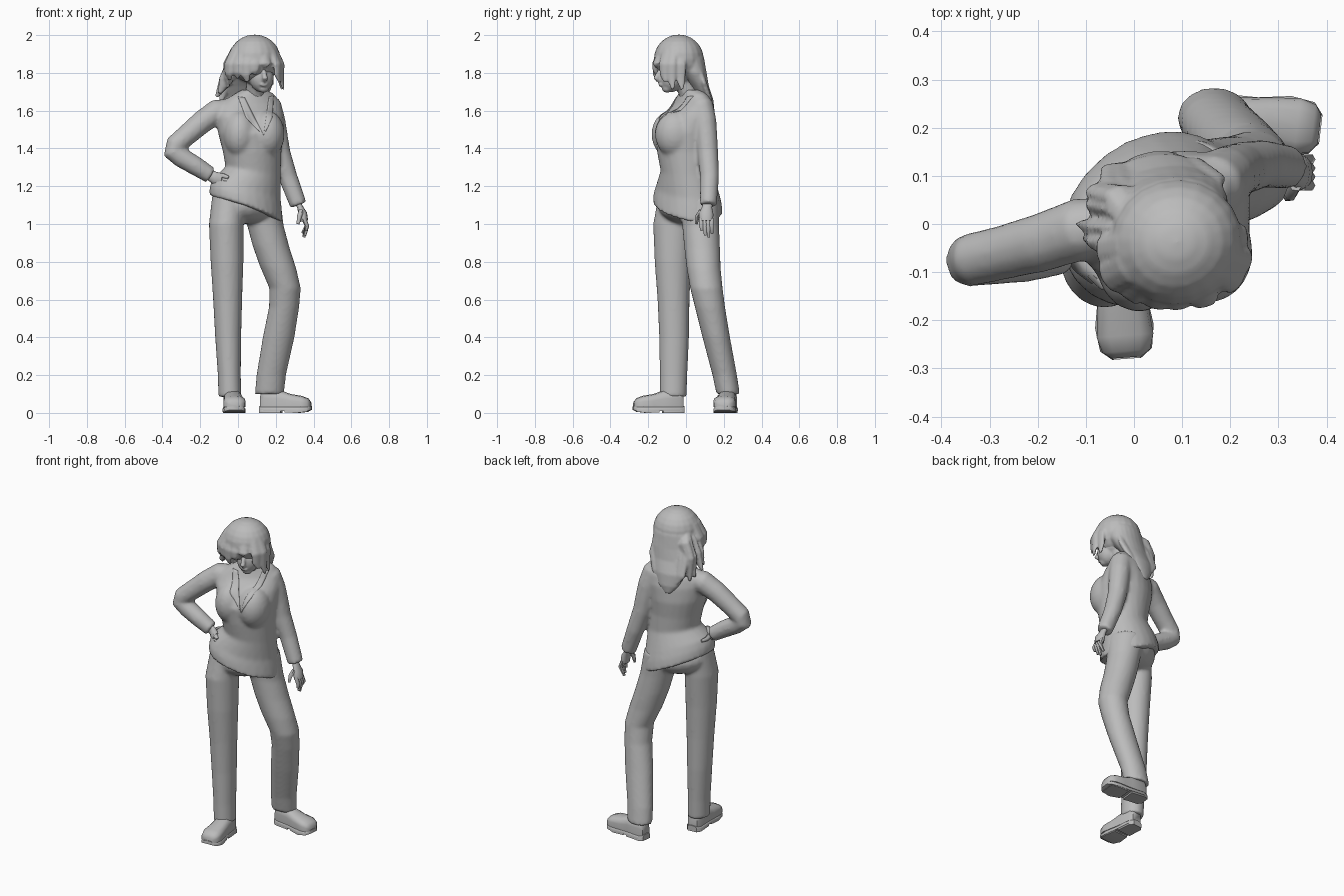
import bpy, bmesh, math, random
from mathutils import Vector, Matrix

random.seed(4)
grey = bpy.data.materials.new("plain_grey")
grey.diffuse_color = (0.5, 0.5, 0.5, 1)


def loft(bm, rings):
    """Closed skin over a list of point rings."""
    vs = [[bm.verts.new(p) for p in r] for r in rings]
    n = len(vs[0])
    for a, b in zip(vs, vs[1:]):
        for i in range(n):
            bm.faces.new((a[i], a[(i + 1) % n], b[(i + 1) % n], b[i]))
    bm.faces.new(vs[0][::-1])
    bm.faces.new(vs[-1])


def level(z, cx, cy, a, b, rot=0, slope=0, lift=0, n=24):
    """Roughly horizontal elliptical ring, turned by rot, dropping with x, lifted in front."""
    r, pts = math.radians(rot), []
    for i in range(n):
        t = math.tau * i / n
        u, v = a * math.cos(t), b * math.sin(t)
        x, y = u * math.cos(r) - v * math.sin(r), u * math.sin(r) + v * math.cos(r)
        pts.append(Vector((cx + x, cy + y, z + slope * x + lift * max(0, -math.sin(t)))))
    return pts


def tube(bm, path, n=12, flat=1.0, side=(1, 0, 0)):
    """Tapered limb through (x, y, z, radius) points, flattened across side."""
    pts = [Vector(p[:3]) for p in path]
    rings = []
    for i, p in enumerate(pts):
        d = (pts[min(i + 1, len(pts) - 1)] - pts[max(i - 1, 0)]).normalized()
        u = (Vector(side) - d * d.dot(Vector(side))).normalized()
        w = d.cross(u)
        r = path[i][3]
        rings.append([p + u * r * math.cos(math.tau * k / n) + w * r * flat * math.sin(math.tau * k / n)
                      for k in range(n)])
    loft(bm, rings)


def ball(bm, c, r, rot=0):
    m = Matrix.Translation(c) @ Matrix.Rotation(math.radians(rot), 4, 'Z') @ Matrix.Diagonal((*r, 1))
    bmesh.ops.create_uvsphere(bm, u_segments=20, v_segments=12, radius=1, matrix=m)


def finish(name, bm, voxel=0, smooth=0, angle=40):
    bmesh.ops.recalc_face_normals(bm, faces=bm.faces)
    me = bpy.data.meshes.new(name)
    bm.to_mesh(me)
    bm.free()
    ob = bpy.data.objects.new(name, me)
    bpy.context.collection.objects.link(ob)
    me.materials.append(grey)
    if voxel:
        m = ob.modifiers.new("merge", 'REMESH')
        m.mode, m.voxel_size, m.use_smooth_shade = 'VOXEL', voxel, True
        s = ob.modifiers.new("soften", 'SMOOTH')
        s.factor, s.iterations = 0.5, smooth
    bpy.ops.object.select_all(action='DESELECT')
    ob.select_set(True)
    bpy.context.view_layer.objects.active = ob
    bpy.ops.object.shade_smooth_by_angle(angle=math.radians(angle))
    return ob


# Jacket: torso, bust and both sleeves merged
bm = bmesh.new()
loft(bm, [level(*r) for r in [
    (1.073, 0.042, 0.01, 0.208, 0.17, 38, -0.42, 0.03), (1.13, 0.042, 0.008, 0.205, 0.164, 37, -0.38, 0.02),
    (1.19, 0.047, 0.006, 0.19, 0.152, 34, -0.3), (1.28, 0.08, 0.003, 0.149, 0.134, 28, -0.15),
    (1.38, 0.075, -0.006, 0.157, 0.145, 24), (1.48, 0.068, -0.007, 0.177, 0.155, 24),
    (1.57, 0.062, 0.014, 0.187, 0.127, 24), (1.63, 0.06, 0.033, 0.178, 0.093, 24, 0.05),
    (1.678, 0.07, 0.035, 0.13, 0.072, 24, 0.08), (1.71, 0.085, 0.03, 0.07, 0.058, 24)]])
ball(bm, (0.01, -0.083, 1.475), (0.088, 0.1, 0.125))
ball(bm, (0.155, -0.058, 1.475), (0.092, 0.106, 0.125))
tube(bm, [(-0.04, 0.0, 1.61, 0.055), (-0.11, -0.01, 1.597, 0.066), (-0.19, -0.038, 1.54, 0.062),
          (-0.275, -0.06, 1.467, 0.057), (-0.333, -0.073, 1.417, 0.056), (-0.345, -0.076, 1.385, 0.055),
          (-0.3, -0.074, 1.352, 0.054), (-0.22, -0.07, 1.305, 0.051), (-0.145, -0.06, 1.257, 0.045)],
     side=(0, 1, 0))
tube(bm, [(0.14, 0.06, 1.67, 0.035), (0.165, 0.08, 1.63, 0.065), (0.188, 0.098, 1.55, 0.063), (0.205, 0.108, 1.47, 0.059),
          (0.222, 0.115, 1.38, 0.056), (0.264, 0.125, 1.25, 0.051), (0.32, 0.118, 1.1, 0.046)])
jacket = finish("jacket", bm, 0.01, 8)

# Trousers: pelvis and two straight legs merged
bm = bmesh.new()
ball(bm, (0.04, 0.008, 1.1), (0.18, 0.145, 0.1), 36)
loft(bm, [level(*r) for r in [
    (1.16, -0.05, -0.05, 0.085, 0.095, 20), (1.0, -0.062, -0.067, 0.092, 0.107, 0),
    (0.8, -0.058, -0.07, 0.087, 0.096), (0.6, -0.055, -0.066, 0.077, 0.085), (0.4, -0.052, -0.063, 0.069, 0.079),
    (0.2, -0.046, -0.066, 0.061, 0.073), (0.085, -0.043, -0.068, 0.061, 0.071)]])
loft(bm, [level(*r) for r in [
    (1.14, 0.12, 0.07, 0.1, 0.11, 36), (1.0, 0.143, 0.077, 0.1, 0.097, 34, -0.1),
    (0.88, 0.175, 0.085, 0.1, 0.094, 20, -0.1), (0.77, 0.212, 0.093, 0.098, 0.09, 10, -0.1),
    (0.66, 0.249, 0.108, 0.083, 0.086), (0.56, 0.244, 0.127, 0.08, 0.08),
    (0.4, 0.215, 0.16, 0.084, 0.073), (0.2, 0.176, 0.205, 0.078, 0.065), (0.1, 0.166, 0.223, 0.077, 0.062)]])
finish("trousers", bm, 0.01, 5)


# Shoes: upper, sole and heel block along a heel-to-toe line
def shoe(name, heel, toe):
    bm = bmesh.new()
    h = Vector((*heel, 0))
    d = Vector((*toe, 0)) - h
    length = d.length
    d.normalize()
    s = Vector((-d.y, d.x, 0))
    up = Vector((0, 0, 1))

    def part(stations):
        rings = []
        for t, w, lo, hi in stations:
            c = h + d * length * t
            rings.append([c + s * w * k + up * (lo + (hi - lo) * f) for k, f in
                          ((-1, 0), (1, 0), (1, .5), (.9, .78), (.55, .95), (0, 1), (-.55, .95), (-.9, .78), (-1, .5))])
        loft(bm, rings)

    part([(0.02, .03, .03, .1), (.1, .044, .03, .125), (.4, .047, .03, .12), (.6, .053, .03, .1),
          (.82, .059, .03, .09), (.94, .05, .03, .077), (.99, .03, .03, .058)])
    part([(0, .03, .01, .036), (.1, .048, .01, .036), (.5, .05, .01, .036), (.75, .061, .005, .036),
          (.93, .054, .008, .036), (1, .03, .016, .038)])
    part([(0, .03, 0, .025), (.08, .046, 0, .025), (.42, .047, 0, .025)])
    part([(.5, .048, 0.002, .025), (.75, .059, 0, .025), (.93, .047, .006, .025)])
    finish(name, bm, angle=50)


shoe("right_shoe", (-0.035, -0.01), (-0.015, -0.28))
shoe("left_shoe", (0.115, 0.23), (0.388, 0.197))

# Hand resting on the hip
bm = bmesh.new()
tube(bm, [(-0.17, -0.06, 1.273, .027), (-0.13, -0.065, 1.248, .032), (-0.105, -0.083, 1.234, .039),
          (-0.075, -0.107, 1.23, .037)], flat=0.6, side=(0, 0, 1))
for k in range(4):
    z = 1.255 - k * 0.018
    tube(bm, [(-0.09, -0.102, z, .012), (-0.065, -0.126, z - .004, .012), (-0.05, -0.132, z - .01, .009)], 6, side=(0, 0, 1))
tube(bm, [(-0.13, -0.05, 1.245, .015), (-0.135, -0.01, 1.24, .014), (-0.125, 0.025, 1.238, .009)], 6, side=(0, 0, 1))
finish("right_hand", bm, angle=60)

# Hanging hand
bm = bmesh.new()
tube(bm, [(0.31, 0.118, 1.13, .027), (0.328, 0.112, 1.09, .026), (0.343, 0.107, 1.055, .038), (0.35, 0.107, 1.015, .036)],
     flat=0.6, side=(0, 1, 0))
for k in range(4):
    y = 0.08 + k * 0.018
    tip = (0.965, 0.94, 0.93, 0.95)[k]
    tube(bm, [(0.348, y, 1.03, .012), (0.365, y, 0.99, .012), (0.36 - .006 * k, y + .004, tip, .008)], 6)
tube(bm, [(0.335, 0.08, 1.07, .014), (0.325, 0.06, 1.04, .013), (0.318, 0.055, 1.0, .008)], 6)
finish("left_hand", bm, angle=60)

# Head and neck
bm = bmesh.new()
tube(bm, [(0.085, 0.04, 1.62, .06), (0.09, 0.01, 1.7, .05), (0.1, -0.03, 1.78, .05)])
ball(bm, (0.1, -0.04, 1.84), (0.095, 0.105, 0.11), 14)
ball(bm, (0.125, -0.08, 1.775), (0.064, 0.062, 0.078), 14)
ball(bm, (0.135, -0.1, 1.717), (0.03, 0.028, 0.022), 14)
tube(bm, [(0.135, -0.137, 1.815, .011), (0.144, -0.158, 1.77, .016), (0.14, -0.143, 1.758, .012)], 8)
ball(bm, (0.138, -0.134, 1.737), (0.022, 0.012, 0.01), 14)
finish("head", bm, 0.007, 3)

# Hair: crown, mass falling down the back, and locks, all merged
bm = bmesh.new()
ball(bm, (0.088, -0.038, 1.873), (0.138, 0.132, 0.13), 15)
loft(bm, [level(*r) for r in [
    (1.95, 0.08, -0.005, 0.08, 0.06, 15), (1.88, 0.078, 0.0, 0.122, 0.094, 15), (1.8, 0.066, 0.025, 0.132, 0.08, 15),
    (1.73, 0.05, 0.062, 0.12, 0.055, 12), (1.66, 0.037, 0.1, 0.098, 0.042, 10), (1.59, 0.037, 0.122, 0.065, 0.028, 10),
    (1.54, 0.04, 0.13, 0.025, 0.014)]])
# fringe and side locks: (end x, end y, end z, radius)
for x, y, z, r in [(-0.05, -0.11, 1.76, .038), (-0.01, -0.14, 1.77, .036), (0.04, -0.16, 1.75, .034), (0.085, -0.165, 1.79, .032),
                   (0.21, -0.12, 1.75, .03), (0.23, -0.08, 1.71, .03), (0.15, -0.16, 1.84, .03),
                   (0.222, -0.03, 1.71, .032), (-0.06, -0.06, 1.72, .038)]:
    tube(bm, [(0.09 + (x - 0.09) * .4, -0.035 + (y + .035) * .4, 1.965, r * .6),
              (0.09 + (x - 0.09) * .75, -0.035 + (y + .035) * .76, 1.918, r),
              (x, y, 1.845, r), (x, y + .002, z * .55 + 1.84 * .45, r * .85), (x + .01, y + .01, z, .01)],
         8, 0.5, side=(-(y + .03), x - .09, 0))
for x1, y1, z1 in [(-0.115, -0.01, 1.67), (-0.092, 0.035, 1.64), (-0.1, -0.04, 1.69), (-0.075, 0.06, 1.62)]:
    tube(bm, [(0.01, 0.0, 1.9, .03), (-0.03, y1, 1.84, .038), (-0.066, y1 + .005, 1.76, .038), (x1, y1 + .01, z1, .01)], 8, 0.6)
# strands down the back
for k in range(8):
    x = -0.05 + 0.028 * k
    j = random.uniform(-0.015, 0.015)
    y = 0.07 + 0.06 * (x - 0.05)
    tube(bm, [(0.07 + x * .4, 0.03, 1.93, .02), (x * .9 + .025, y - .015, 1.84, .026), (x + .01 + j, y + .018, 1.75, .026),
              (x * .8 + j, y + .048, 1.66, .024), (x * .7 + .012, y + .06, 1.56 + abs(x - .05) * .6 + j, .009)], 8, 0.6)
finish("hair", bm, 0.0075, 2)

# Lapels: thin strips laid on the chest along the V neckline
for name, top, width in (("right_lapel", (0.035, 1.67), -0.05), ("left_lapel", (0.165, 1.675), 0.035)):
    bm = bmesh.new()
    rows = []
    for i in range(17):
        t = i / 16
        x, z = top[0] + (0.135 - top[0]) * t, top[1] + (1.47 - top[1]) * t
        w = width * min(1, 2.2 * (1 - t)) * (0.7 + 0.5 * t)
        rows.append([bm.verts.new((x + w * k / 4, -0.4, z + 0.12 * abs(w) * k / 4)) for k in range(5)])
    for a, b in zip(rows, rows[1:]):
        for k in range(4):
            bm.faces.new((a[k], a[k + 1], b[k + 1], b[k]))
    ob = finish(name, bm)
    m = ob.modifiers.new("lay_on_chest", 'SHRINKWRAP')
    m.target, m.wrap_method, m.use_project_y = jacket, 'PROJECT', True
    m.use_positive_direction, m.offset = True, 0.003
    ob.modifiers.new("thickness", 'SOLIDIFY').thickness = 0.003
